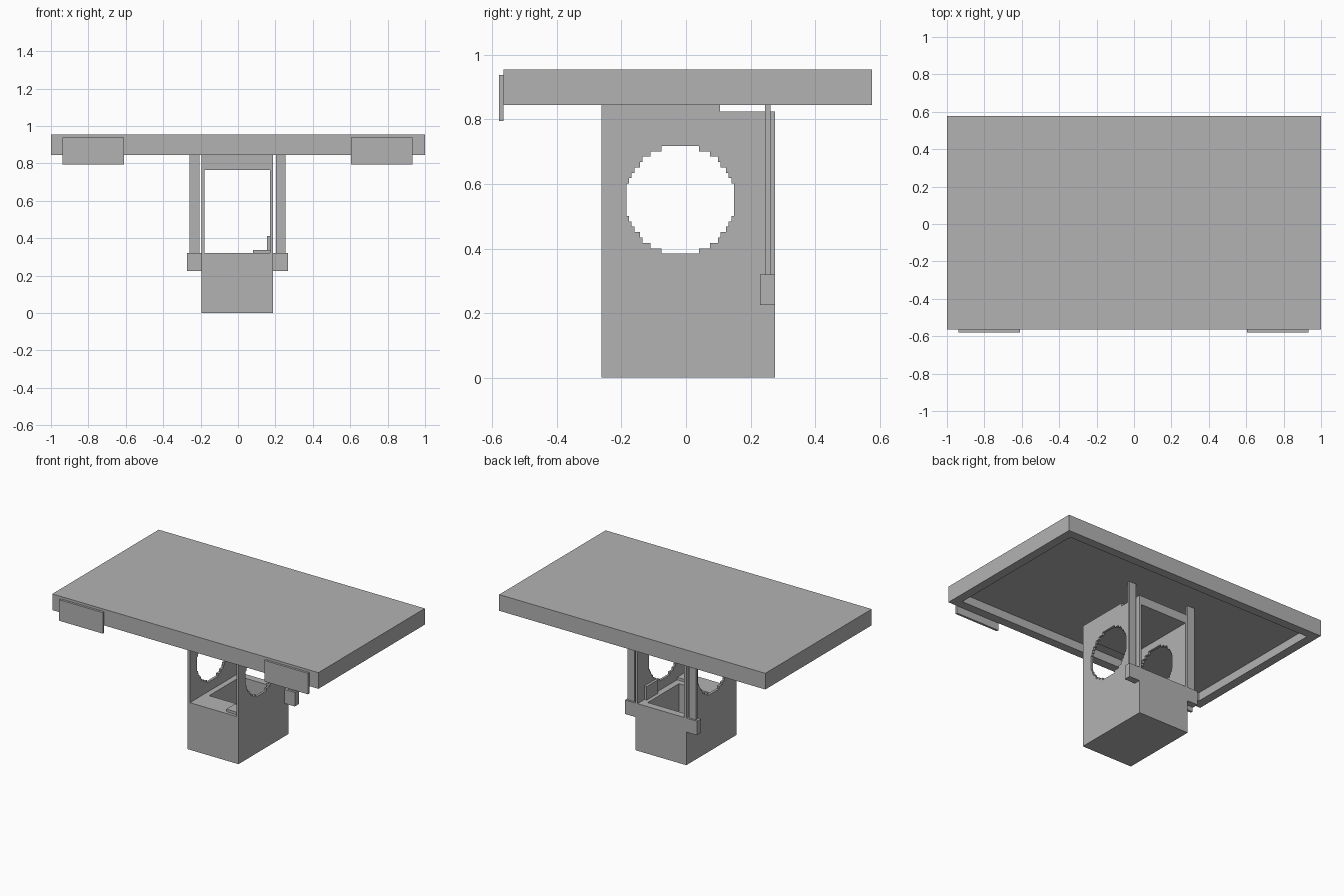
import bpy
import bmesh
import math

cube = bpy.data.objects.get("Cube")
if cube:
    bpy.data.objects.remove(cube, do_unlink=True)

# Single flat colour
grey = bpy.data.materials.new("plain grey")
grey.use_nodes = True
COLOR = (0.45, 0.45, 0.45, 1)
grey.diffuse_color = COLOR
grey.node_tree.nodes["Principled BSDF"].inputs["Base Color"].default_value = COLOR


def link(name, bm):
    bmesh.ops.recalc_face_normals(bm, faces=bm.faces)
    mesh = bpy.data.meshes.new(name)
    bm.to_mesh(mesh)
    bm.free()
    mesh.materials.append(grey)
    obj = bpy.data.objects.new(name, mesh)
    bpy.context.scene.collection.objects.link(obj)
    return obj


def box(name, x, y, z):
    """Box from (min, max) spans on each axis."""
    bm = bmesh.new()
    bmesh.ops.create_cube(bm, size=1)
    for v in bm.verts:
        v.co = [span[0] if c < 0 else span[1] for c, span in zip(v.co, (x, y, z))]
    return link(name, bm)


def prism_x(name, outline, x):
    """Extrude a (y, z) outline along x."""
    bm = bmesh.new()
    face = bm.faces.new([bm.verts.new((x[0], a, b)) for a, b in outline])
    moved = bmesh.ops.extrude_face_region(bm, geom=[face])["geom"]
    for v in moved:
        if isinstance(v, bmesh.types.BMVert):
            v.co.x = x[1]
    return link(name, bm)


def carve(target, cutters):
    """Subtract the cutters, bake the result and drop the helpers."""
    for cutter in cutters:
        cutter.hide_render = True
        mod = target.modifiers.new("cut", "BOOLEAN")
        mod.operation = "DIFFERENCE"
        mod.solver = "EXACT"
        mod.object = cutter
    graph = bpy.context.evaluated_depsgraph_get()
    baked = bpy.data.meshes.new_from_object(target.evaluated_get(graph))
    target.modifiers.clear()
    target.data = baked
    baked.materials.clear()
    baked.materials.append(grey)
    for poly in baked.polygons:
        poly.material_index = 0
    for cutter in cutters:
        bpy.data.objects.remove(cutter, do_unlink=True)


def stepped_circle(cy, cz, step, rows):
    """Outline of a circle built from small square steps."""
    half = rows / 2
    right = []
    for i in range(rows):
        mid = i + 0.5 - half
        width = min(half, round(2 * math.sqrt((half + 0.1) ** 2 - mid ** 2)) / 2)
        for edge in (i - half, i + 1 - half):
            if len(right) > 1 and right[-1][0] == right[-2][0] == width:
                right.pop()
            if (width, edge) not in right:
                right.append((width, edge))
    left = [(-a, b) for a, b in reversed(right)]
    return [(cy + a * step, cz + b * step) for a, b in right + left]


# Table top with a shallow recess underneath
top = box("table_top", (-1, 1), (-0.565, 0.577), (0.845, 0.955))
carve(top, [box("recess", (-0.94, 0.94), (-0.505, 0.517), (0.8, 0.902))])

# Pedestal: open front and back, pit in its floor, round side holes, lower back lip
pedestal = box("pedestal", (-0.195, 0.187), (-0.262, 0.275), (0, 0.845))
carve(pedestal, [
    box("opening", (-0.178, 0.172), (-0.5, 0.5), (0.32, 0.765)),
    box("pit", (-0.14, 0.13), (-0.11, 0.225), (0.03, 0.4)),
    box("lip", (-0.5, 0.5), (0.105, 0.5), (0.825, 1)),
    prism_x("side_hole", stepped_circle(-0.018, 0.551, 0.0167, 20), (-0.5, 0.5)),
])

# Small ledge plate and upright tab inside the pedestal
box("ledge_plate", (0.08, 0.172), (-0.24, -0.15), (0.32, 0.337))
box("upright_tab", (0.155, 0.172), (0.08, 0.2), (0.32, 0.412))

# Side brackets, posts and front plates, in pairs
for side, s in (("left", 1), ("right", -1)):
    def span(a, b, shift=0.0):
        return tuple(sorted((s * a + shift, s * b + shift)))
    box(side + "_bracket", span(0.19, 0.27, -0.004), (0.23, 0.275), (0.225, 0.32))
    box(side + "_post", span(0.205, 0.257, -0.002), (0.245, 0.262), (0.32, 0.902))
    box(side + "_front_plate", span(0.607, 0.935, -0.003), (-0.58, -0.565), (0.795, 0.938))
